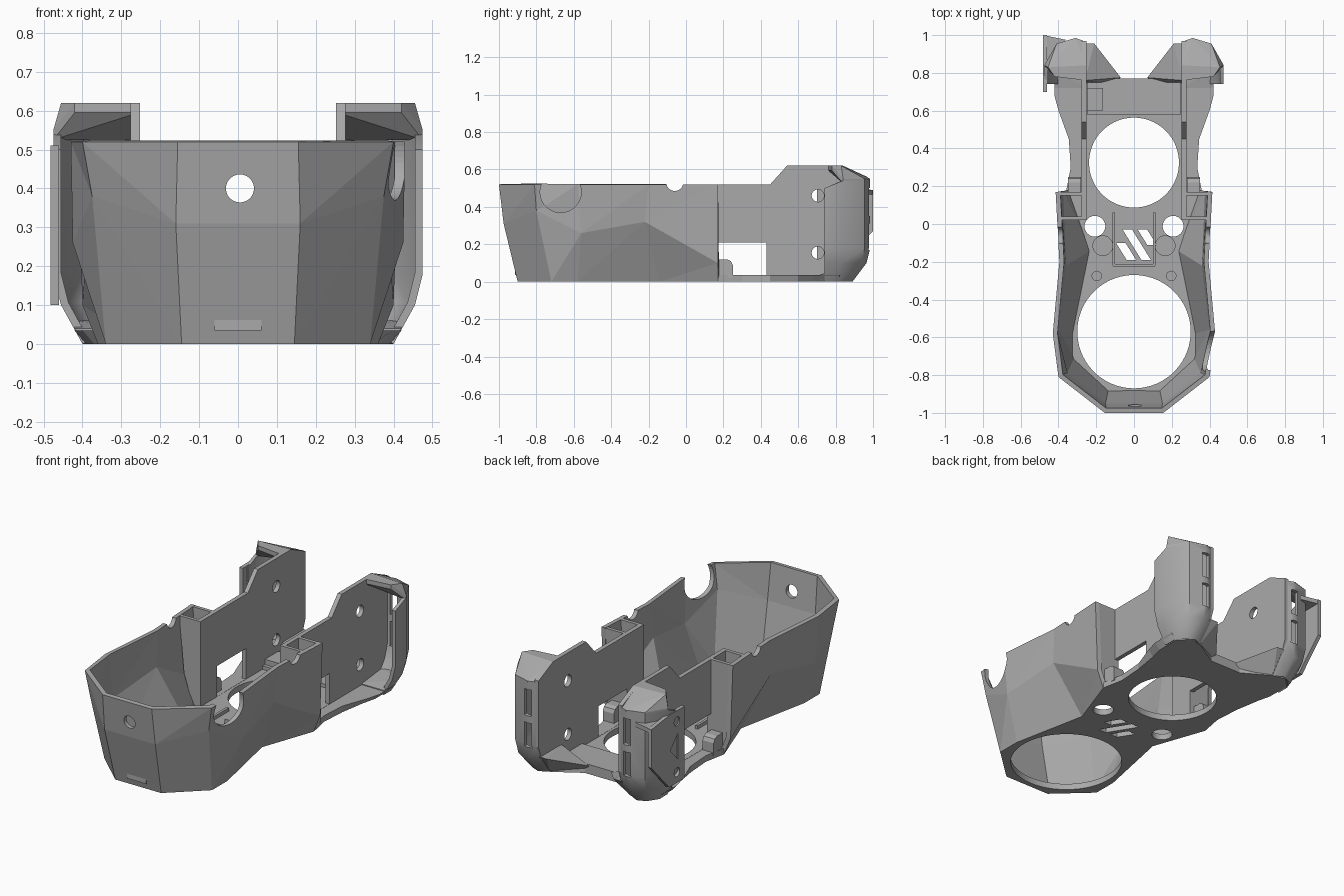
import bpy, bmesh, math
from mathutils import Vector

if "Cube" in bpy.data.objects:
    bpy.data.objects.remove(bpy.data.objects["Cube"])

grey = bpy.data.materials.new("matte_grey")
grey.use_nodes = True
grey.diffuse_color = (0.4, 0.4, 0.4, 1)
grey.node_tree.nodes["Principled BSDF"].inputs["Base Color"].default_value = (0.4, 0.4, 0.4, 1)


def finish(name, bm, fix=True):
    if fix:
        bmesh.ops.recalc_face_normals(bm, faces=bm.faces)
    mesh = bpy.data.meshes.new(name)
    bm.to_mesh(mesh)
    bm.free()
    ob = bpy.data.objects.new(name, mesh)
    bpy.context.collection.objects.link(ob)
    mesh.materials.append(grey)
    return ob


def activate(ob):
    bpy.ops.object.select_all(action='DESELECT')
    ob.select_set(True)
    bpy.context.view_layer.objects.active = ob


def modify(ob, kind, **settings):
    m = ob.modifiers.new(kind.title(), kind)
    for key, value in settings.items():
        setattr(m, key, value)
    activate(ob)
    bpy.ops.object.modifier_apply(modifier=m.name)


def cut(ob, *cutters):
    for c in cutters:
        c.hide_render = True
        modify(ob, 'BOOLEAN', object=c, operation='DIFFERENCE', solver='EXACT')
        bpy.data.objects.remove(c)


def prism(name, pts, axis, lo, hi):
    """Extrude a 2D outline along an axis; the outline uses the other two axes in order."""
    def place(p, h):
        return {'x': (h, *p), 'y': (p[0], h, p[1]), 'z': (*p, h)}[axis]
    bm = bmesh.new()
    a, b = ([bm.verts.new(place(p, h)) for p in pts] for h in (lo, hi))
    bm.faces.new(a)
    bm.faces.new(b)
    for i in range(len(pts)):
        j = (i + 1) % len(pts)
        bm.faces.new((a[i], a[j], b[j], b[i]))
    return finish(name, bm)


def rod(name, u, v, r, axis, lo, hi, n=48):
    circle = [(u + r * math.cos(k * math.tau / n), v + r * math.sin(k * math.tau / n)) for k in range(n)]
    return prism(name, circle, axis, lo, hi)


def box(name, x, y, z):
    return prism(name, [(x[0], y[0]), (x[1], y[0]), (x[1], y[1]), (x[0], y[1])], 'z', *z)


def hull(name, pts):
    bm = bmesh.new()
    for p in pts:
        bm.verts.new(p)
    bmesh.ops.convex_hull(bm, input=bm.verts)
    return finish(name, bm)


def sheet(name, rows, flip=False):
    """Open faceted skin through rows of points."""
    bm = bmesh.new()
    grid = [[bm.verts.new(p) for p in row] for row in rows]
    for lo, hi in zip(grid, grid[1:]):
        for i in range(len(lo) - 1):
            for tri in ((lo[i], lo[i + 1], hi[i + 1]), (lo[i], hi[i + 1], hi[i])):
                bm.faces.new(tri[::-1] if flip else tri)
    return finish(name, bm, fix=False)


# Faceted front tub: half skin, mirrored and thickened inward
base = [(0, -.9), (.145, -.9), (.34, -.72), (.34, -.58), (.25, -.14), (.36, .17)]
middle = [(0, -.975, .31), (.16, -.975, .31), (.375, -.8, .38), (.425, -.56, .26),
          (.385, -.22, .32), (.4, .17, .1)]
rim = [(0, -1), (.155, -1), (.4, -.81), (.43, -.58), (.395, -.2), (.415, .17)]
tub = sheet("front_tub", [[(*p, 0) for p in base], middle, [(*p, .52) for p in rim]])
modify(tub, 'MIRROR', use_clip=True)
modify(tub, 'SOLIDIFY', thickness=.025, offset=-1, use_even_offset=True)
cut(tub,
    rod("front_hole", .005, .4, .036, 'y', -1.1, -.8),
    rod("rim_notch", -.06, .53, .045, 'x', -.6, .6),
    rod("side_notch", -.67, .48, .11, 'x', .3, .6))

# Floor plate with a flared rear flange
half = base + [(.335, .3), (.345, .45), (.37, .6), (.39, .68), (.39, .82), (.33, .88),
               (.25, .86), (.1, .77), (0, .77)]
outline = half + [(-x, y) for x, y in half[-2:0:-1]]
floor = prism("floor_plate", outline, 'z', 0, .035)
for v in floor.data.vertices:
    if v.co.z > .01 and v.co.y > .5 and abs(v.co.x) > .2:
        v.co.x *= 1.08
cut(floor,
    rod("front_opening", 0, -.57, .3, 'z', -.1, .1, 96),
    rod("rear_opening", 0, .325, .238, 'z', -.1, .1, 96))
for s in (-1, 1):
    cut(floor,
        rod("post_hole", s * .207, -.012, .055, 'z', -.1, .1),
        rod("recess", s * .165, -.115, .052, 'z', .02, .1),
        rod("small_recess", s * .197, -.275, .025, 'z', .02, .1))
for x, top, bottom in ((-.095, -.1, -.19), (-.06, -.03, -.19), (.02, -.03, -.11)):
    run = (top - bottom) * .62
    cut(floor, prism("slot", [(x, top), (x + .05, top), (x + .05 + run, bottom), (x + run, bottom)],
                     'z', -.1, .1))

# Low details on the floor
box("rear_pad", (-.25, .25), (.58, .77), (.03, .055))
box("pad_block", (-.25, -.165), (.6, .72), (.05, .085))
box("front_tab", (-.06, .06), (-.915, -.895), (.035, .07))
box("centre_rail", (-.11, .11), (-.225, -.212), (.03, .05))

wall_profile = [(.02, .01), (.02, .52), (.45, .52), (.54, .62), (.84, .62), (.97, .56),
                (.97, .18), (.94, .1), (.87, .01)]
for s, side in ((1, "left"), (-1, "right")):
    def mir(pts):
        return [(s * p[0], *p[1:]) for p in pts]

    def span(a, b):
        return tuple(sorted((s * a, s * b)))

    # Upright side wall with window and screw holes
    wall = prism(side + "_side_wall", wall_profile, 'x', *span(.252, .277))
    cut(wall, box("window", span(.2, .35), (.17, .43), (.036, .21)),
        *[rod("screw_hole", .705, z, .033, 'x', *span(.2, .4)) for z in (.155, .46)])

    # Hollow corner column between the tub and the side wall
    prism(side + "_column_back", mir([(.26, .03), (.36, .03), (.392, .1), (.41, .52), (.26, .52)]),
          'y', .15, .17)
    prism(side + "_column_front", mir([(.26, .03), (.3, .03), (.355, .2), (.385, .52), (.26, .52)]),
          'y', .02, .04)

    # Rounded tab beside the window, and low rail
    prism(side + "_window_tab", [(.165, .02), (.165, .12), (.22, .12), (.24, .11), (.25, .09), (.25, .02)],
          'x', *span(.28, .35))
    box(side + "_rail", span(.1, .115), (-.22, .06), (.03, .055))

    # Curved rear shell with two slots
    levels = [[(.4, .74), (.4, .81), (.36, .87), (.31, .89), (.255, .86)],
              [(.455, .74), (.455, .83), (.4, .94), (.32, .965), (.255, .94)],
              [(.475, .74), (.475, .84), (.41, .955), (.31, .985), (.255, .965)]]
    heights = [0, .1, .18]
    rows = [[(s * x, y, z) for x, y in lv] for lv, z in zip(levels, heights)]
    rows.append([(s * x, y, .5 if i == 0 else .54) for i, (x, y) in enumerate(levels[2])])
    shell = sheet(side + "_rear_shell", rows, flip=s < 0)
    modify(shell, 'SOLIDIFY', thickness=.02, offset=-1, use_even_offset=True)
    cut(shell, *[box("slot", span(.29, .335), (.85, 1.1), z) for z in ((.17, .31), (.35, .5))])
    activate(shell)
    bpy.ops.object.shade_smooth_by_angle(angle=math.radians(40))

    # Sloping roof over the rear shell
    roof = [(.255, .76, .62), (.42, .78, .62), (.455, .83, .62), (.255, .84, .62),
            (.475, .84, .55), (.41, .955, .55), (.31, .985, .55), (.255, .965, .55)]
    hull(side + "_rear_roof", mir(roof + [(x, y, z - .025) for x, y, z in roof]))

    # Floor of the rear shell and sloped gusset along the rear notch
    hull(side + "_shell_floor", mir([(.26, .72, .01), (.4, .72, .01), (.39, .81, .01), (.26, .85, .01),
                                     (.26, .72, .04), (.42, .72, .04), (.42, .83, .06),
                                     (.37, .91, .06), (.26, .91, .06)]))
    hull(side + "_notch_gusset", mir([(.1, .74, .0), (.26, .74, .0), (.26, .86, .0), (.07, .775, .05),
                                      (.26, .76, .12), (.26, .955, .12), (.21, .955, .12)]))

# Bracket plate on one rear corner only
bracket = prism("bracket_plate", [(.7, .1), (.84, .1), (1, .27), (1, .49), (.84, .51), (.7, .51)],
                'x', -.482, -.46)
cut(bracket,
    rod("bracket_hole", .77, .45, .025, 'x', -.6, -.4),
    rod("bracket_hole", .77, .16, .025, 'x', -.6, -.4),
    prism("bracket_cutout", [(.76, .23), (.76, .38), (.83, .305)], 'x', -.6, -.4))
prism("bracket_web", [(-.48, .84), (-.48, 1), (-.36, .975), (-.4, .93)], 'z', .465, .49)
